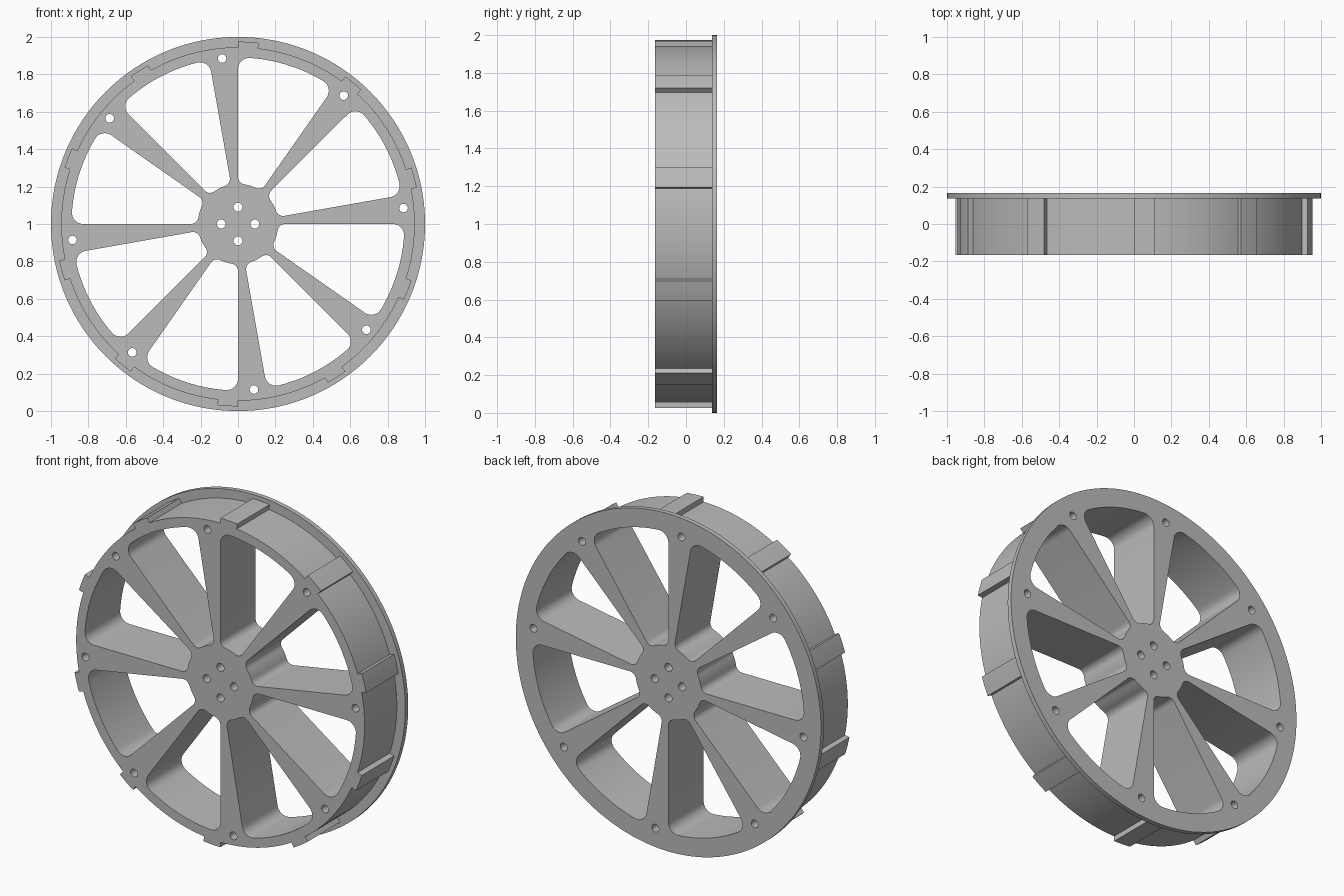
import bpy
import bmesh
from math import sin, cos, asin, radians, pi

cube = bpy.data.objects.get("Cube")
if cube:
    bpy.data.objects.remove(cube, do_unlink=True)

FRONT, STEP, BACK = -0.165, 0.137, 0.165     # depth of the front, flange and back planes
SPOKES, TEETH = 8, 10

grey = bpy.data.materials.new("grey plastic")
grey.use_nodes = True
colour = (0.5, 0.5, 0.5, 1)
grey.diffuse_color = colour
grey.node_tree.nodes["Principled BSDF"].inputs["Base Color"].default_value = colour


def arc(radius, start, end, steps, centre=(0, 0)):
    """Points on an arc, angles in radians, both ends included."""
    angles = [start + (end - start) * i / steps for i in range(steps + 1)]
    return [(centre[0] + radius * cos(a), centre[1] + radius * sin(a)) for a in angles]


def circle(radius, steps, centre=(0, 0)):
    return arc(radius, 0, 2 * pi, steps, centre)[:-1]


def polar(radius, angle):
    return radius * cos(angle), radius * sin(angle)


def turn(points, angle):
    c, s = cos(angle), sin(angle)
    return [(x * c - y * s, x * s + y * c) for x, y in points]


def window(middle, half, inner, outer, inner_fillet, outer_fillet):
    """Rounded sector-shaped opening between two spokes."""
    d_in = asin(inner_fillet / (inner + inner_fillet))
    d_out = asin(outer_fillet / (outer - outer_fillet))
    a_in, a_out = half - d_in, half - d_out
    side = arc(inner, 0, a_in, 4)[:-1]
    side += arc(inner_fillet, a_in + pi, half + pi / 2, 8, polar(inner + inner_fillet, a_in))
    side += arc(outer_fillet, half + pi / 2, a_out, 8, polar(outer - outer_fillet, a_out))
    side += arc(outer, a_out, 0, 12)[1:]
    mirrored = [(x, -y) for x, y in reversed(side[1:-1])]
    return turn(side + mirrored, middle)


def toothed_rim(root, tip, width):
    """Round outline with evenly spaced raised teeth."""
    points = []
    pitch = 2 * pi / TEETH
    for k in range(TEETH):
        end = pi / 2 + k * pitch
        points += arc(tip, end - width, end, 4)
        points += arc(root, end, end + pitch - width, 16)
    return points


def extrude_outline(name, loops, near, far):
    """Fill the outline, leaving its inner loops open, and extrude it along y."""
    curve = bpy.data.curves.new(name, "CURVE")
    curve.dimensions = "2D"
    curve.fill_mode = "BOTH"
    curve.extrude = (far - near) / 2
    for loop in loops:
        spline = curve.splines.new("POLY")
        spline.points.add(len(loop) - 1)
        for point, (x, y) in zip(spline.points, loop):
            point.co = (x, y, 0, 1)
        spline.use_cyclic_u = True
    helper = bpy.data.objects.new(name + "_outline", curve)
    bpy.context.collection.objects.link(helper)
    bpy.context.view_layer.update()
    graph = bpy.context.evaluated_depsgraph_get()
    mesh = bpy.data.meshes.new_from_object(helper.evaluated_get(graph))
    bpy.data.objects.remove(helper, do_unlink=True)

    # Weld the caps to the walls and stand the part upright
    bm = bmesh.new()
    bm.from_mesh(mesh)
    bmesh.ops.remove_doubles(bm, verts=bm.verts, dist=0.0001)
    for v in bm.verts:
        x, y, z = v.co
        v.co = (x, (near + far) / 2 - z, y + 1)
    bmesh.ops.recalc_face_normals(bm, faces=bm.faces)
    bm.to_mesh(mesh)
    bm.free()
    mesh.name = name
    mesh.materials.clear()
    mesh.materials.append(grey)

    part = bpy.data.objects.new(name, mesh)
    bpy.context.collection.objects.link(part)
    bpy.ops.object.select_all(action="DESELECT")
    part.select_set(True)
    bpy.context.view_layer.objects.active = part
    bpy.ops.object.shade_smooth_by_angle(angle=radians(25))
    return part


# Openings shared by both parts: spoke windows, rim bolt holes, hub bolt holes
openings = []
for k in range(SPOKES):
    base = k * 2 * pi / SPOKES
    openings.append(window(base + radians(27.5), radians(17.5), 0.215, 0.89, 0.04, 0.06))
    openings.append(circle(0.023, 20, polar(0.889, base + radians(5.5))))
for k in range(4):
    openings.append(circle(0.024, 20, polar(0.09, k * pi / 2)))

# Spoked body with the toothed rim, and the thin flange behind it
extrude_outline("wheel_body", [toothed_rim(0.945, 0.975, radians(6.5))] + openings, FRONT, STEP)
extrude_outline("back_flange", [circle(1.0, 160)] + openings, STEP, BACK)
